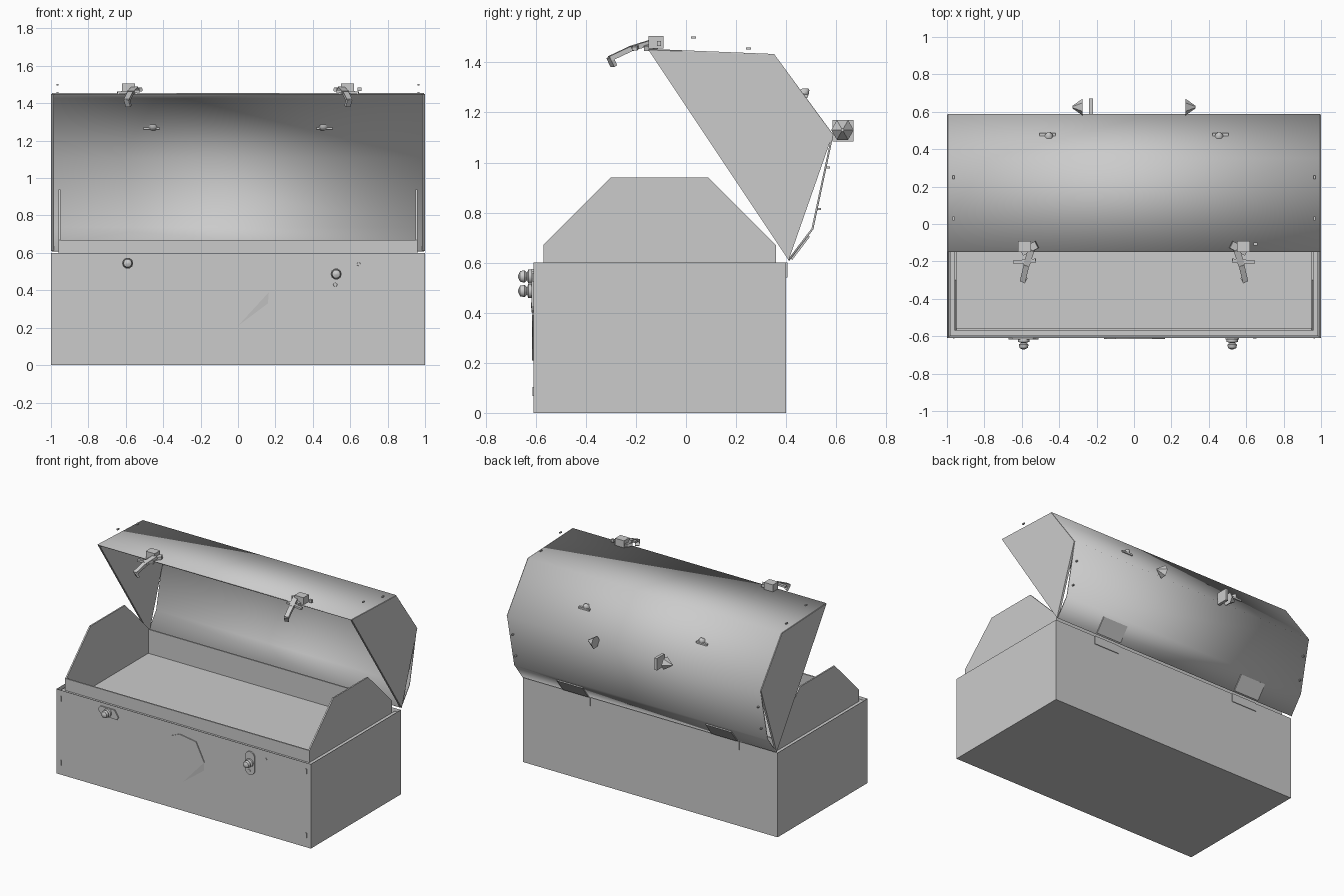
import bpy, bmesh, math
from mathutils import Vector

old = bpy.data.objects.get("Cube")
if old:
    bpy.data.objects.remove(old, do_unlink=True)

grey = bpy.data.materials.new("plain grey")
grey.use_nodes = True
colour = (0.6, 0.6, 0.6, 1)
grey.diffuse_color = colour
grey.node_tree.nodes["Principled BSDF"].inputs["Base Color"].default_value = colour


def finish(name, bm, smooth=None):
    bmesh.ops.recalc_face_normals(bm, faces=bm.faces)
    mesh = bpy.data.meshes.new(name)
    bm.to_mesh(mesh)
    bm.free()
    mesh.materials.append(grey)
    ob = bpy.data.objects.new(name, mesh)
    bpy.context.collection.objects.link(ob)
    if smooth:
        bpy.ops.object.select_all(action='DESELECT')
        ob.select_set(True)
        bpy.context.view_layer.objects.active = ob
        bpy.ops.object.shade_smooth_by_angle(angle=math.radians(smooth))
    return ob


def prism(name, points, depth, place):
    """Extrude a 2D outline; place maps (a, b, depth) to a 3D point."""
    bm = bmesh.new()
    near = [bm.verts.new(place(a, b, depth[0])) for a, b in points]
    far = [bm.verts.new(place(a, b, depth[1])) for a, b in points]
    bm.faces.new(near)
    bm.faces.new(far[::-1])
    for i in range(len(points)):
        j = (i + 1) % len(points)
        bm.faces.new((near[i], far[i], far[j], near[j]))
    return finish(name, bm)


def side(a, b, d):
    return (d, a, b)


def front(a, b, d):
    return (a, d, b)


def box(name, x, y, z):
    return prism(name, [(x[0], z[0]), (x[1], z[0]), (x[1], z[1]), (x[0], z[1])], y, front)


def bar(name, a, b, width, height):
    """Rectangular rod from a to b."""
    a, b = Vector(a), Vector(b)
    along = (b - a).normalized()
    across = along.cross(Vector((0, 0, 1))).normalized() * width / 2
    up = across.cross(along).normalized() * height / 2
    outline = [(-1, -1), (1, -1), (1, 1), (-1, 1)]
    return prism(name, outline, (0, 1), lambda u, v, d: a.lerp(b, d) + across * u + up * v)


def knob(name, base, direction, rings, sides):
    """Turned part: rings are (distance, radius) pairs."""
    d = Vector(direction).normalized()
    turn = d.to_track_quat('Z', 'Y')
    bm = bmesh.new()
    loops = []
    for h, r in rings:
        loops.append([bm.verts.new(Vector(base) + turn @ Vector((
            r * math.cos(math.tau * i / sides), r * math.sin(math.tau * i / sides), h)))
            for i in range(sides)])
    bm.faces.new(loops[0])
    bm.faces.new(loops[-1])
    for p, q in zip(loops, loops[1:]):
        for i in range(sides):
            j = (i + 1) % sides
            bm.faces.new((p[i], p[j], q[j], q[i]))
    return finish(name, bm, 50)


# Body with a recess for the tray
bm = bmesh.new()
bmesh.ops.create_cube(bm, size=1)
for v in bm.verts:
    v.co = Vector((v.co.x * 2, v.co.y * 1.01 - 0.105, (v.co.z + 0.5) * 0.6))
top = [f for f in bm.faces if f.normal.z > 0.9]
bmesh.ops.inset_region(bm, faces=top, thickness=0.015)
bmesh.ops.translate(bm, verts=top[0].verts, vec=(0, 0, -0.1))
finish("body", bm)

# Tray rim and raised ends
box("body_ledge_front", (-0.985, 0.985), (-0.6, -0.56), (0.5, 0.585))
box("tray_front", (-0.96, 0.96), (-0.57, -0.56), (0.5, 0.67))
box("tray_back", (-0.96, 0.96), (0.35, 0.36), (0.5, 0.67))
tray_end = [(-0.57, 0.5), (-0.57, 0.67), (-0.3, 0.94), (0.09, 0.94), (0.36, 0.67), (0.36, 0.5)]
for s, word in ((-1, "right"), (1, "left")):
    prism("tray_end_" + word, tray_end, (s * 0.95, s * 0.96), side)
    box("body_ledge_" + word, sorted((s * 0.96, s * 0.985)), (-0.6, 0.39), (0.5, 0.585))

# Lid shell, smooth across its bends
lid = [(-0.15, 1.45), (0.35, 1.43), (0.585, 1.11), (0.505, 0.735), (0.41, 0.61)]
bm = bmesh.new()
rows = [[bm.verts.new((x, y, z)) for x in (-0.995, 0.995)] for y, z in lid]
for p, q in zip(rows, rows[1:]):
    bm.faces.new((p[0], p[1], q[1], q[0]))
shell = finish("lid_shell", bm, 60)
thick = shell.modifiers.new("thickness", 'SOLIDIFY')
thick.thickness = 0.008
thick.offset = 0

# Lid ends, with a straight lower back edge
lid_end = [lid[0], lid[1], lid[2], lid[4]]
for s, word in ((-1, "right"), (1, "left")):
    prism("lid_end_" + word, lid_end, (s * 0.985, s), side)
    for i, (y, z) in enumerate(((0.03, 1.5), (0.25, 1.455), (0.565, 0.98), (0.53, 0.815))):
        box(f"lid_rivet_{word}_{i}", (s * 0.965 - 0.005, s * 0.965 + 0.005),
            (y - 0.01, y + 0.01), (z - 0.004, z + 0.004))
    for z in (0.085, 0.54):
        box(f"body_rivet_{word}", (s * 0.965 - 0.004, s * 0.965 + 0.004),
            (-0.613, -0.609), (z - 0.018, z + 0.018))

# Latches hanging off the lid edge
for s, word in ((-1, "right"), (1, "left")):
    box("latch_block_" + word, sorted((s * 0.62, s * 0.55)), (-0.15, -0.09), (1.455, 1.505))
    bar("latch_mount_" + word, (s * 0.6, -0.15, 1.455), (s * 0.52, -0.11, 1.475), 0.04, 0.02)
    bar("latch_arm_" + word, (s * 0.55, -0.14, 1.48), (s * 0.575, -0.22, 1.455), 0.035, 0.02)
    bar("latch_lever_" + word, (s * 0.575, -0.22, 1.455), (s * 0.595, -0.305, 1.415), 0.03, 0.02)
    bar("latch_hook_" + word, (s * 0.595, -0.305, 1.42), (s * 0.585, -0.288, 1.385), 0.03, 0.015)
    bar("latch_cross_" + word, (s * 0.525, -0.195, 1.465), (s * 0.645, -0.205, 1.455), 0.02, 0.015)
box("latch_pin", (0.64, 0.66), (-0.115, -0.1), (1.465, 1.485))

# Handle remnants on the back of the lid
slope = (0, 0.8, 0.6)
for s, word in ((-1, "right"), (1, "left")):
    knob("handle_foot_" + word, (s * 0.455, 0.455, 1.265), slope,
         [(0, 0.012), (0.01, 0.025), (0.03, 0.02), (0.045, 0.004)], 6)
    bar("handle_foot_tab_" + word, (s * 0.42, 0.475, 1.265), (s * 0.505, 0.475, 1.265), 0.025, 0.012)
    knob("handle_end_" + word, (s * 0.275, 0.625, 1.13), (s, 0, 0),
         [(0, 0.045), (0.055, 0.006)], 6)
box("handle_washer", (-0.24, -0.22), (0.585, 0.67), (1.085, 1.17))

# Hinges across the lid joint
for x in (-0.6, 0.57):
    box("hinge_lower", (x - 0.1, x + 0.1), (0.4, 0.405), (0.54, 0.6))
    bar("hinge_upper", (x, 0.42, 0.615), (x, 0.49, 0.707), 0.2, 0.012)

# Front medallion: flat face with a folded-back lower corner
disc = [(0, 0.21), (-0.16, 0.33), (-0.145, 0.43), (-0.1, 0.51), (-0.03, 0.54),
        (0.1, 0.52), (0.165, 0.39)]
prism("medallion", disc, (-0.61, -0.616), front)
bm = bmesh.new()
bm.faces.new([bm.verts.new(p) for p in
              ((0, -0.616, 0.21), (0.16, -0.611, 0.33), (0.165, -0.616, 0.39))])
finish("medallion_corner", bm)

# Front lock on the right: tapered plate and knob
lock = [(-0.67, 0.55), (-0.64, 0.515), (-0.52, 0.51), (-0.51, 0.53), (-0.54, 0.575), (-0.65, 0.575)]
prism("lock_plate_right", lock, (-0.61, -0.618), front)
stem = [(0, 0.03), (0.015, 0.03), (0.02, 0.015), (0.03, 0.026), (0.048, 0.022), (0.056, 0.005)]
knob("lock_knob_right", (-0.59, -0.615, 0.545), (0, -1, 0), stem, 10)

# Front lock on the left: rounded plate, knob, keyhole and rivet
plate = []
for i in range(12):
    a = math.tau * (i + 0.5) / 12
    plate.append((0.525 + 0.037 * math.cos(a),
                  0.483 + 0.037 * math.sin(a) + (0.046 if math.sin(a) > 0 else -0.046)))
prism("lock_plate_left", plate, (-0.61, -0.618), front)
knob("lock_knob_left", (0.525, -0.615, 0.487), (0, -1, 0), stem, 10)
knob("keyhole", (0.52, -0.616, 0.43), (0, -1, 0), [(0, 0.012), (0.004, 0.01)], 8)
knob("front_rivet", (0.645, -0.608, 0.54), (0, -1, 0), [(0, 0.011), (0.004, 0.009)], 8)
